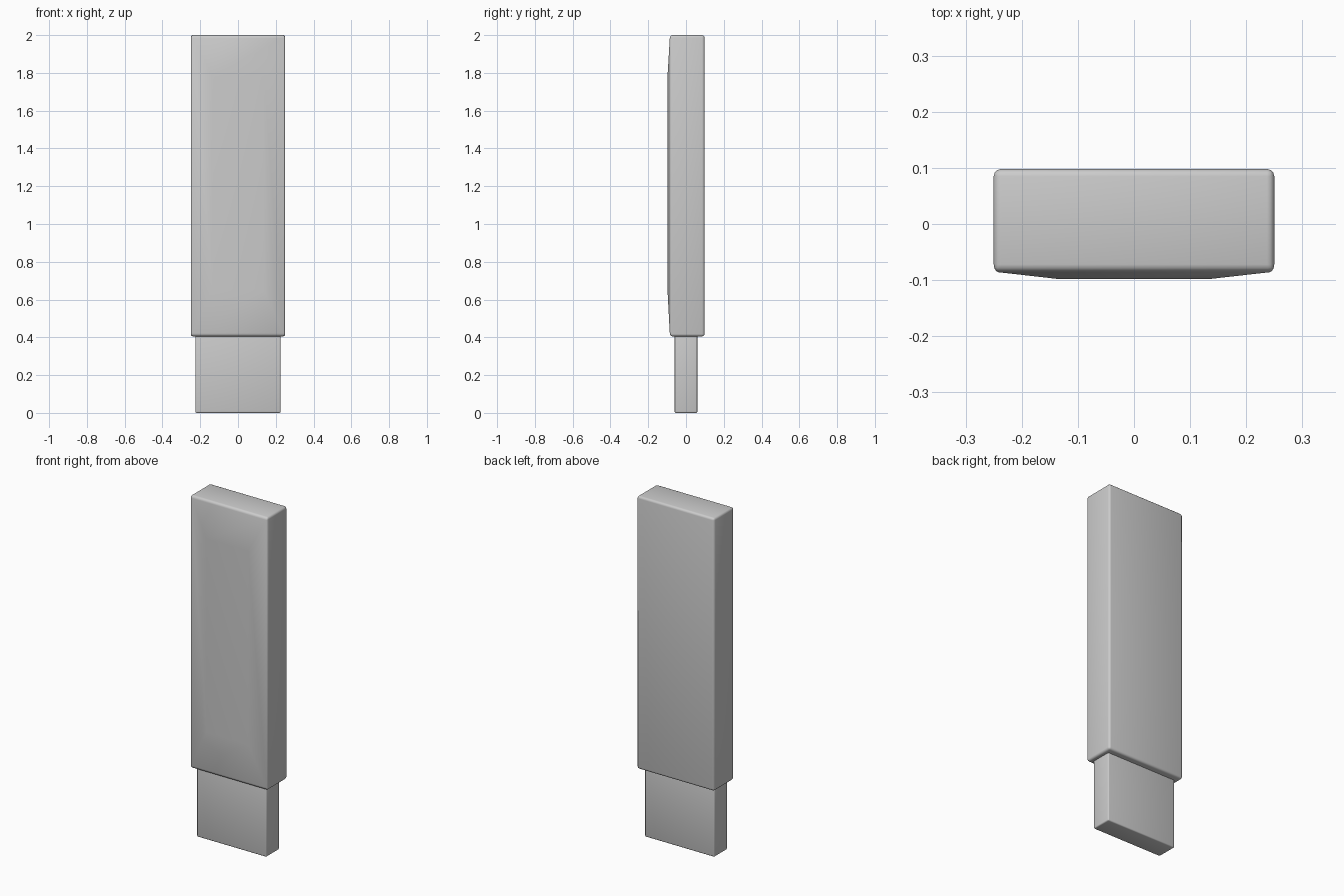
import bpy, bmesh

if "Cube" in bpy.data.objects:
    bpy.data.objects.remove(bpy.data.objects["Cube"])


def block(name, x, y0, y1, z0, z1, bevel, panel=None):
    """Bevelled box; panel = (half width, y, z0, z1) raises the front face."""
    bm = bmesh.new()
    bmesh.ops.create_cube(bm, size=1)
    for v in bm.verts:
        v.co = (x if v.co.x > 0 else -x,
                y1 if v.co.y > 0 else y0,
                z1 if v.co.z > 0 else z0)
    if panel:
        front = min(bm.faces, key=lambda f: f.calc_center_median().y)
        bmesh.ops.inset_individual(bm, faces=[front], thickness=0.05)
        px, py, pz0, pz1 = panel
        mid = (z0 + z1) / 2
        for v in front.verts:
            v.co = (px if v.co.x > 0 else -px, py, pz1 if v.co.z > mid else pz0)
    bmesh.ops.recalc_face_normals(bm, faces=bm.faces)
    mesh = bpy.data.meshes.new(name)
    bm.to_mesh(mesh)
    bm.free()
    ob = bpy.data.objects.new(name, mesh)
    bpy.context.collection.objects.link(ob)
    # Rounded edges, leaving the shallow panel folds alone
    mod = ob.modifiers.new("rounding", 'BEVEL')
    mod.width = bevel
    mod.segments = 3
    mod.limit_method = 'ANGLE'
    mod.angle_limit = 0.6
    bpy.ops.object.select_all(action='DESELECT')
    ob.select_set(True)
    bpy.context.view_layer.objects.active = ob
    bpy.ops.object.modifier_apply(modifier="rounding")
    bpy.ops.object.shade_smooth_by_angle(angle=0.7)
    return ob


# Main casing with a gently raised front
block("casing", 0.25, -0.085, 0.098, 0.405, 2.0, 0.013,
      panel=(0.135, -0.098, 0.65, 1.78))

# Plug at the bottom, running slightly into the casing
block("plug", 0.225, -0.06, 0.06, 0.0, 0.45, 0.007)
